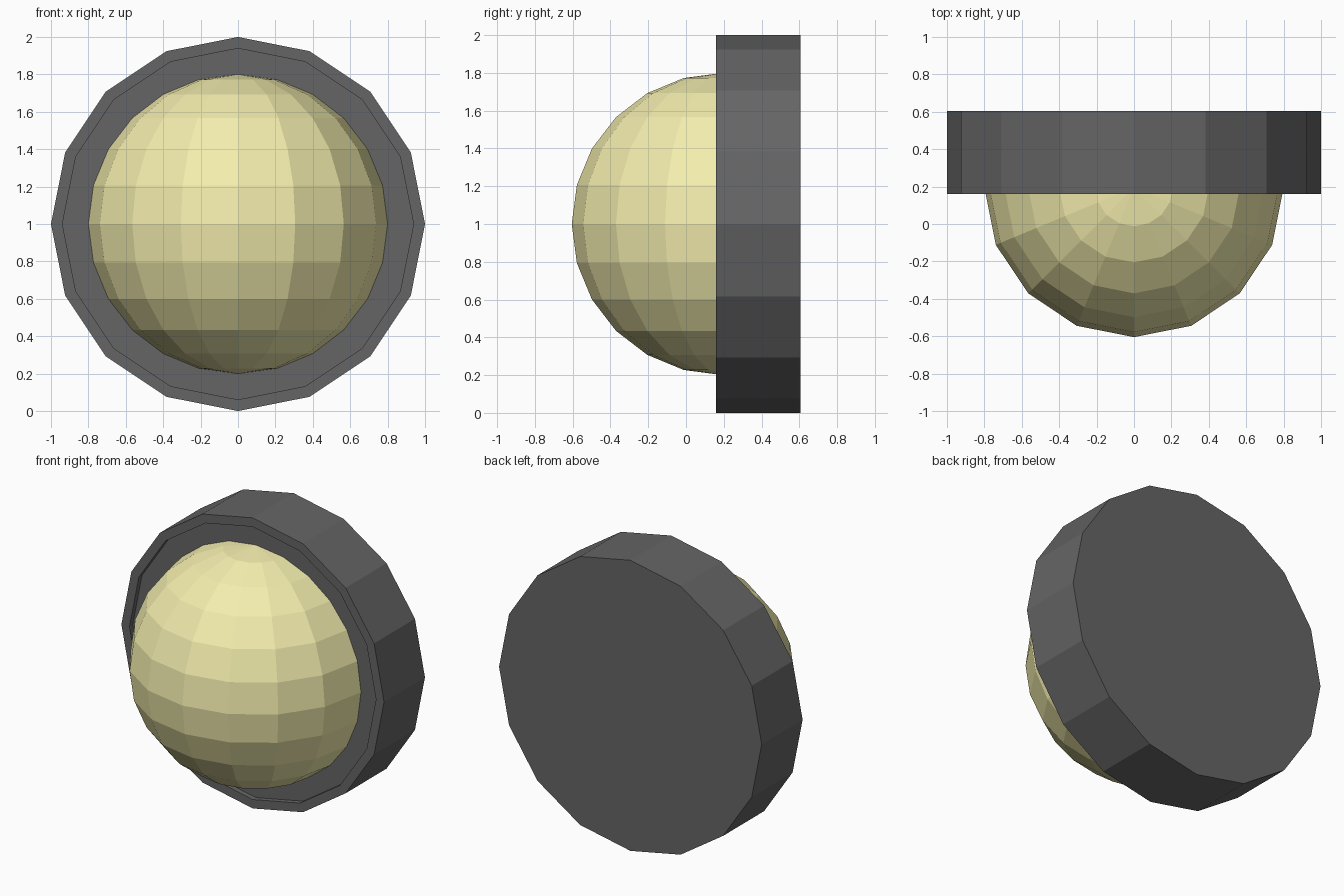
import bpy, bmesh
from math import pi
from mathutils import Matrix

if "Cube" in bpy.data.objects:
    bpy.data.objects.remove(bpy.data.objects["Cube"])

FRONT, BACK, SEAT = 0.16, 0.605, 0.195   # y of rim, back face and recess floor


def make_object(name, bm, colour):
    bmesh.ops.recalc_face_normals(bm, faces=bm.faces)
    mesh = bpy.data.meshes.new(name)
    bm.to_mesh(mesh)
    bm.free()
    obj = bpy.data.objects.new(name, mesh)
    bpy.context.collection.objects.link(obj)
    mat = bpy.data.materials.new(name + "_colour")
    mat.diffuse_color = (*colour, 1)
    mat.use_nodes = True
    mat.node_tree.nodes["Principled BSDF"].inputs["Base Color"].default_value = mat.diffuse_color
    mesh.materials.append(mat)
    return obj


# Housing: 16-sided drum with a shallow recess inside a thin rim
bm = bmesh.new()
bmesh.ops.create_cone(bm, cap_ends=True, segments=16, radius1=1, radius2=1,
                      depth=BACK - FRONT,
                      matrix=Matrix.Translation((0, (FRONT + BACK) / 2, 1))
                      @ Matrix.Rotation(pi / 2, 4, 'X'))
bm.normal_update()
front = min(bm.faces, key=lambda f: f.calc_center_median().y)
bmesh.ops.inset_region(bm, faces=[front], thickness=0.06, use_even_offset=True)
floor = bmesh.ops.extrude_discrete_faces(bm, faces=[front])["faces"][0]
for v in floor.verts:
    v.co.y = SEAT
make_object("housing", bm, (0.13, 0.13, 0.13))

# Lens: front half of a faceted sphere, seated on the recess floor
bm = bmesh.new()
bmesh.ops.create_uvsphere(bm, u_segments=16, v_segments=12, radius=0.8,
                          matrix=Matrix.Translation((0, SEAT, 1)))
behind = [v for v in bm.verts if v.co.y > SEAT + 0.001]
bmesh.ops.delete(bm, geom=behind, context='VERTS')
make_object("lens", bm, (0.9, 0.85, 0.42))
